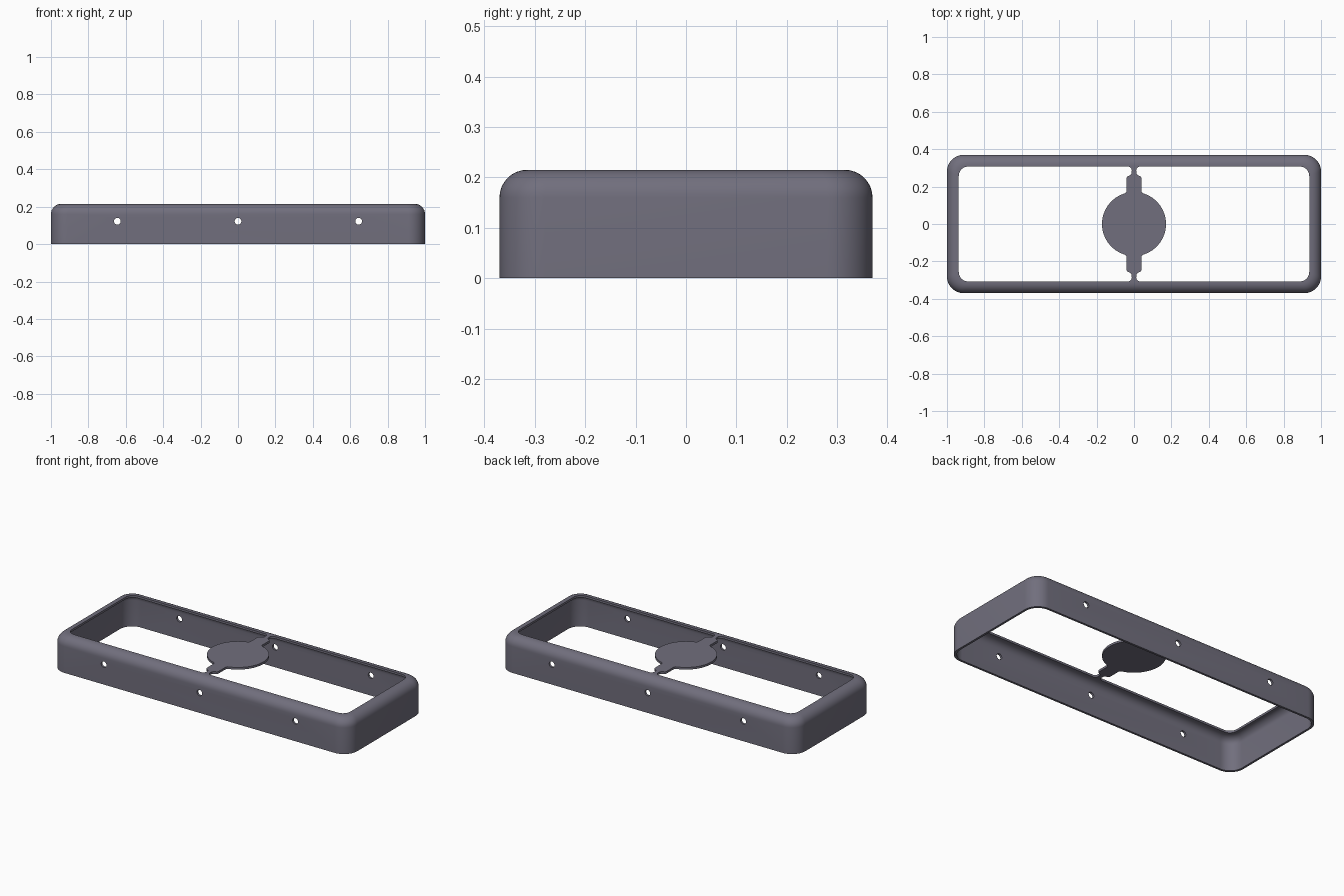
import bpy, bmesh, math

cube = bpy.data.objects.get("Cube")
if cube:
    bpy.data.objects.remove(cube, do_unlink=True)

HX, HY, H = 1.0, 0.37, 0.215      # half length, half depth, height
T = 0.013                         # shell thickness
FILLET = 0.055                    # rounding of the top edge
LIP = 0.063                       # inset of the top opening
CORNER, OPEN_CORNER = 0.09, 0.05  # plan radii, outside and at the opening

grey = bpy.data.materials.new("slate grey")
grey.use_nodes = True
colour = (0.165, 0.158, 0.205, 1)
grey.diffuse_color = colour
grey.node_tree.nodes["Principled BSDF"].inputs["Base Color"].default_value = colour


def add_object(name, bm):
    bmesh.ops.recalc_face_normals(bm, faces=bm.faces)
    mesh = bpy.data.meshes.new(name)
    bm.to_mesh(mesh)
    bm.free()
    mesh.materials.append(grey)
    obj = bpy.data.objects.new(name, mesh)
    bpy.context.collection.objects.link(obj)
    return obj


def activate(obj):
    bpy.ops.object.select_all(action='DESELECT')
    obj.select_set(True)
    bpy.context.view_layer.objects.active = obj


def rounded_rect(inset, segs=12):
    """Outline of the frame in plan, moved inwards by inset."""
    r = CORNER + (OPEN_CORNER - CORNER) * inset / LIP
    pts = []
    for k, (sx, sy) in enumerate([(1, 1), (-1, 1), (-1, -1), (1, -1)]):
        for i in range(segs + 1):
            a = math.pi / 2 * (k + i / segs)
            pts.append((sx * (HX - inset - r) + r * math.cos(a),
                        sy * (HY - inset - r) + r * math.sin(a)))
    return pts


# Frame: thin wall section (inset, z) swept round the rounded rectangle
def fillet(radius, n=8):
    return [(FILLET - radius * math.cos(math.pi / 2 * i / n),
             H - FILLET + radius * math.sin(math.pi / 2 * i / n)) for i in range(n + 1)]


section = [(0, 0)] + fillet(FILLET) + [(LIP, H), (LIP, H - T)]
section += fillet(FILLET - T)[::-1] + [(T, 0)]

bm = bmesh.new()
rings = [[bm.verts.new((x, y, z)) for x, y in rounded_rect(d)] for d, z in section]
for a, b in zip(rings, rings[1:] + rings[:1]):
    n = len(a)
    for i in range(n):
        j = (i + 1) % n
        bm.faces.new((a[i], a[j], b[j], b[i]))
frame = add_object("frame", bm)

# Screw holes through the front and back walls
for x in (-0.645, 0, 0.645):
    bpy.ops.mesh.primitive_cylinder_add(vertices=32, radius=0.018, depth=1,
                                        location=(x, 0, 0.122), rotation=(math.pi / 2, 0, 0))
    cutter = bpy.context.object
    cutter.name = "hole_cutter"
    cutter.hide_render = True
    activate(frame)
    mod = frame.modifiers.new("hole", 'BOOLEAN')
    mod.operation = 'DIFFERENCE'
    mod.solver = 'EXACT'
    mod.object = cutter
    bpy.ops.object.modifier_apply(modifier=mod.name)
    bpy.data.objects.remove(cutter, do_unlink=True)

# Round plate with tabs and narrow necks: one quarter outline, then mirrored
R = 0.171
end = math.acos(0.047 / R)
quarter = [(R * math.cos(end * i / 24), R * math.sin(end * i / 24)) for i in range(25)]
quarter += [(0.042, 0.17), (0.04, 0.178), (0.04, 0.247), (0.036, 0.253),
            (0.018, 0.263), (0.013, 0.269)]
edge = HY - LIP
quarter += [(0.034 - 0.022 * math.cos(math.pi / 2 * i / 6),
             edge - 0.022 + 0.022 * math.sin(math.pi / 2 * i / 6)) for i in range(7)]
half = quarter + [(-x, y) for x, y in reversed(quarter)]
outline = half + [(-x, -y) for x, y in half[1:-1]]

bm = bmesh.new()
face = bm.faces.new([bm.verts.new((x, y, H - T)) for x, y in outline])
ext = bmesh.ops.extrude_face_region(bm, geom=[face])
bmesh.ops.translate(bm, vec=(0, 0, T),
                    verts=[v for v in ext["geom"] if isinstance(v, bmesh.types.BMVert)])
plate = add_object("centre_plate", bm)

for obj in (frame, plate):
    activate(obj)
    bpy.ops.object.shade_smooth_by_angle(angle=math.radians(30))
